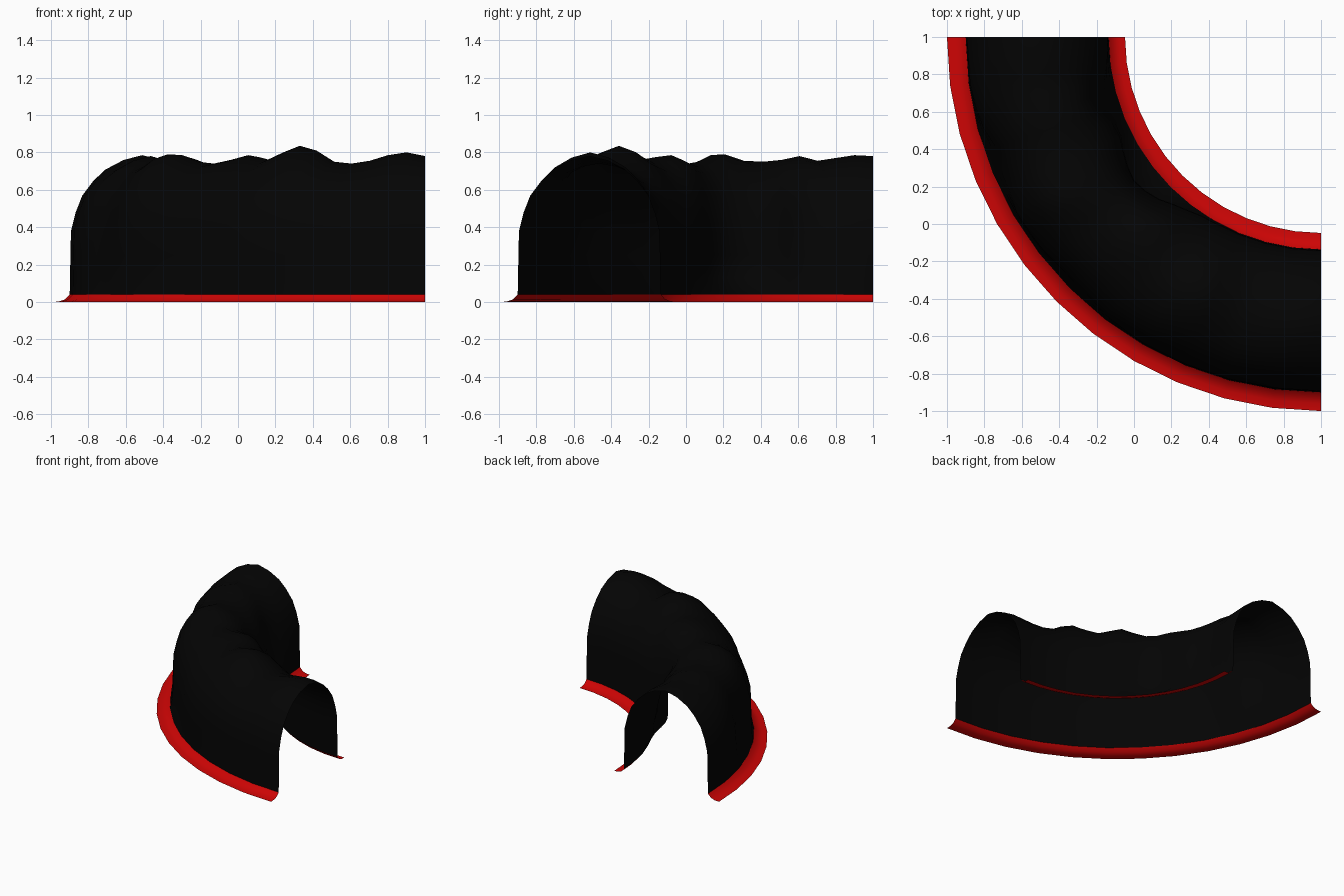
import bpy, bmesh
from math import sin, cos, pi, exp

cube = bpy.data.objects.get("Cube")
if cube:
    bpy.data.objects.remove(cube, do_unlink=True)


def material(name, color):
    m = bpy.data.materials.new(name)
    m.use_nodes = True
    m.diffuse_color = color
    bsdf = m.node_tree.nodes["Principled BSDF"]
    bsdf.inputs["Base Color"].default_value = color
    bsdf.inputs["Roughness"].default_value = 0.8
    return m


black = material("black cloth", (0.0012, 0.0012, 0.0012, 1))
red = material("red trim", (0.62, 0.0015, 0.0015, 1))

# Height of the sagging ridge at each step along the quarter turn
RIDGE = [.78, .785, .77, .755, .78, .76, .75, .755, .79, .785, .75, .74, .76,
         .785, .775, .76, .80, .835, .81, .75, .74, .755, .785, .80, .78]
STEPS = len(RIDGE) - 1
MID, HALF, SPRING, CROWN, FOOT = 1.518, 0.382, 0.38, 0.775, 0.04

# Half of the rounded top: distance from the middle, share of the rise
TOP = [(.375, 0), (.35, .25), (.315, .475), (.255, .675),
       (.19, .825), (.1, .94), (0, 1)]

# Concave skirt: distance out from the wall and height
FLARE = [(.1, 0), (.06, .002), (.025, .014), (0, FOOT)]


def sweep(name, section, mat):
    """Sweep section(step) -> [(radius, z)] around the corner at (1, 1)."""
    bm = bmesh.new()
    rows = []
    for i in range(STEPS + 1):
        phi = pi / 2 * i / STEPS
        # odd steps lie on the chord between their neighbours
        chord = cos(pi / 2 / STEPS) if i % 2 else 1
        rows.append([bm.verts.new((1 - r * chord * cos(phi),
                                   1 - r * chord * sin(phi), z))
                     for r, z in section(i)])
    for a, b in zip(rows, rows[1:]):
        for j in range(len(a) - 1):
            bm.faces.new((a[j], b[j], b[j + 1], a[j + 1]))
    mesh = bpy.data.meshes.new(name)
    bm.to_mesh(mesh)
    bm.free()
    mesh.materials.append(mat)
    for p in mesh.polygons:
        p.use_smooth = True
    ob = bpy.data.objects.new(name, mesh)
    bpy.context.collection.objects.link(ob)


def bump(deg, centre, width):
    return exp(-((deg - centre) / width) ** 2)


def arch(i):
    """Walls and rounded top; the ridge wanders, the walls are pushed in."""
    deg = 90 * i / STEPS
    shift = .07 * bump(deg, 30, 6) - .08 * bump(deg, 49, 6)
    # dents as (low on the wall, high on the wall)
    outer = (.014 * bump(deg, 38, 10),
             .06 * bump(deg, 21, 6) + .025 * bump(deg, 46, 7))
    inner = (.12 * bump(deg, 38, 12), .08 * bump(deg, 17, 7))

    def side(s, low, high):
        dent = low + high
        pts = [(MID + s * HALF, FOOT),
               (MID + s * (HALF - .002 - low - high * .35), .13),
               (MID + s * (HALF - .004 - low - high * .7), .25)]
        for d, f in TOP:
            r = MID + s * (d - dent * (1 - f * f)) + shift * f ** 3
            z = SPRING + f * (CROWN - SPRING) + (RIDGE[i] - CROWN) * f ** 3
            pts.append((r, z))
        return pts

    return side(1, *outer) + side(-1, *inner)[-2::-1]


sweep("tunnel_cover", arch, black)
sweep("outer_flare", lambda i: [(MID + HALF + d, z) for d, z in FLARE], red)
sweep("inner_flare",
      lambda i: [(MID - HALF - d * .88, z) for d, z in reversed(FLARE)], red)
